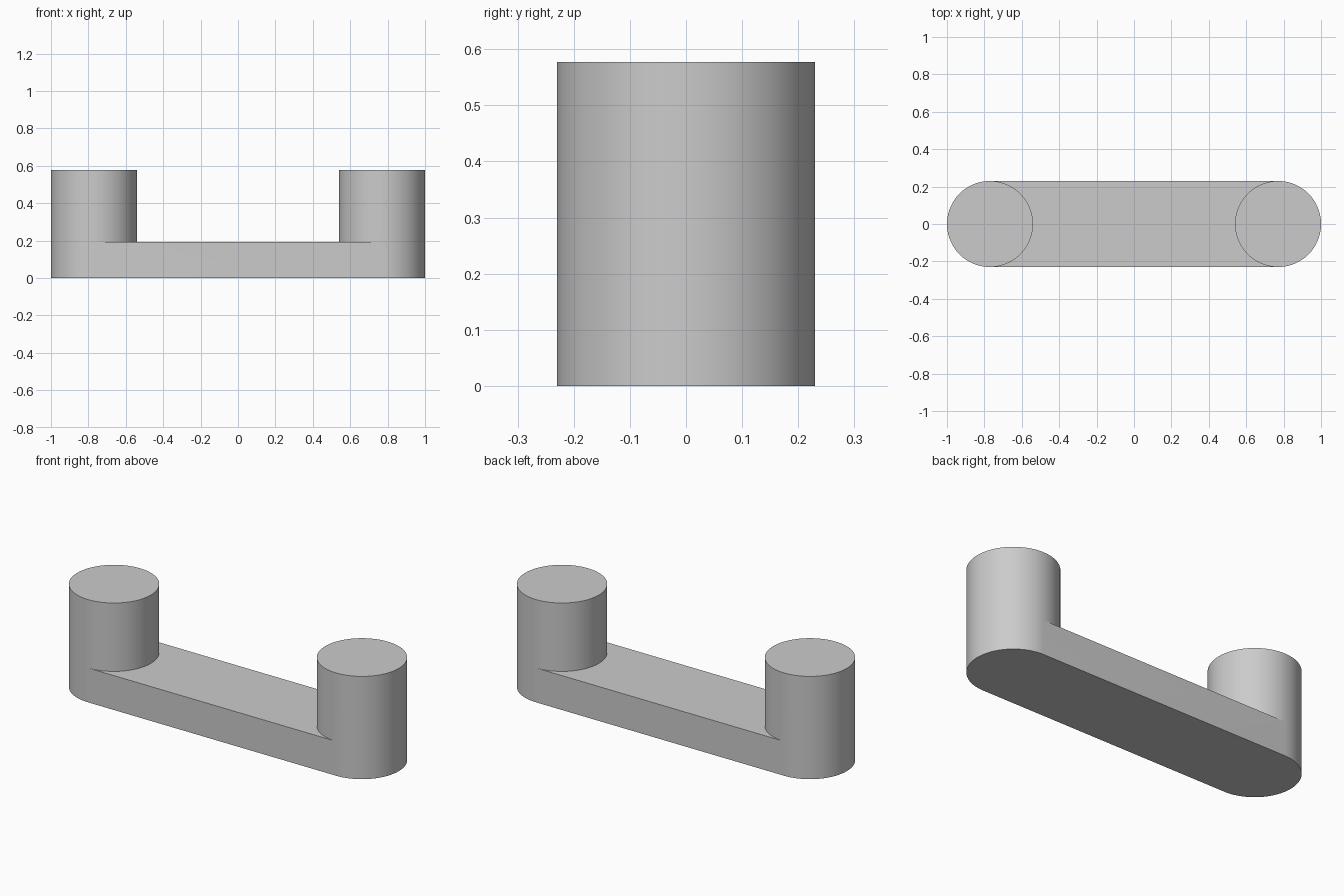
import bpy
import bmesh
from math import cos, sin, pi, radians

cube = bpy.data.objects.get("Cube")
if cube:
    bpy.data.objects.remove(cube, do_unlink=True)

RADIUS = 0.23
CENTRE = 0.77
BAR_TOP = 0.193
POST_TOP = 0.577
HALF = 48            # segments per half circle

grey = bpy.data.materials.new("plain grey")
grey.use_nodes = True
colour = (0.6, 0.6, 0.6, 1)
grey.diffuse_color = colour
grey.node_tree.nodes["Principled BSDF"].inputs["Base Color"].default_value = colour

bm = bmesh.new()


def arc(side, start, z):
    """Half circle around the post on the given side, counter-clockwise."""
    return [bm.verts.new((side * (CENTRE + RADIUS * cos(start + pi * i / HALF)),
                          side * RADIUS * sin(start + pi * i / HALF), z))
            for i in range(HALF + 1)]


def wall(low, high):
    for i in range(len(low) - 1):
        bm.faces.new((low[i], low[i + 1], high[i + 1], high[i]))


outline, bar_edge, inner_edge = [], [], []
for side in (1, -1):
    # Outer half wall runs from the floor to the post top
    foot, waist, rim = [arc(side, -pi / 2, z) for z in (0, BAR_TOP, POST_TOP)]
    wall(foot, waist)
    wall(waist, rim)

    # Inner half wall rises from the bar
    inner_waist, inner_rim = [arc(side, pi / 2, z) for z in (BAR_TOP, POST_TOP)]
    wall(inner_waist, inner_rim)

    # Post cap
    bm.faces.new(rim + inner_rim)
    outline += foot
    bar_edge.append((foot, waist))
    inner_edge += inner_waist[::-1]

# Straight sides, underside and top of the bar
for (foot_a, waist_a), (foot_b, waist_b) in (bar_edge, bar_edge[::-1]):
    bm.faces.new((foot_a[-1], foot_b[0], waist_b[0], waist_a[-1]))
bm.faces.new(outline[::-1])
bm.faces.new(inner_edge)

bmesh.ops.remove_doubles(bm, verts=bm.verts, dist=0.0001)
bmesh.ops.recalc_face_normals(bm, faces=bm.faces)

mesh = bpy.data.meshes.new("bar_handle")
bm.to_mesh(mesh)
bm.free()
mesh.materials.append(grey)
handle = bpy.data.objects.new("bar_handle", mesh)
bpy.context.collection.objects.link(handle)

for obj in bpy.context.selected_objects:
    obj.select_set(False)
handle.select_set(True)
bpy.context.view_layer.objects.active = handle
bpy.ops.object.shade_smooth_by_angle(angle=radians(30))
